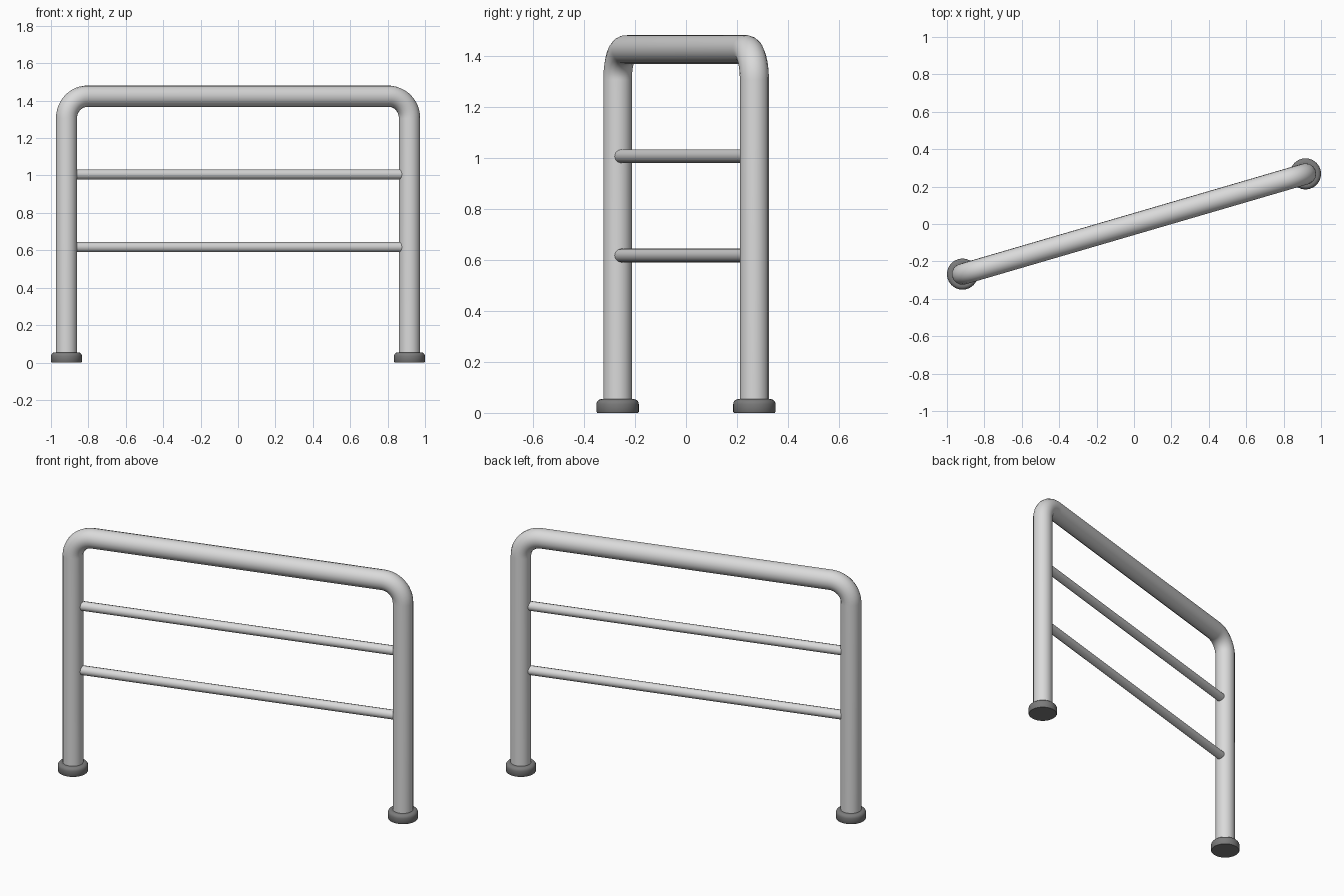
import bpy, bmesh, math
from mathutils import Vector

if "Cube" in bpy.data.objects:
    bpy.data.objects.remove(bpy.data.objects["Cube"])

ANGLE = math.atan2(0.268, 0.917)   # railing is turned about z
HALF = math.hypot(0.917, 0.268)    # half distance between the legs
TOP, BEND = 1.424, 0.118           # top rail axis height, bend radius
DIR = Vector((math.cos(ANGLE), math.sin(ANGLE), 0))


def material(name, grey):
    m = bpy.data.materials.new(name)
    m.diffuse_color = (grey, grey, grey, 1)
    m.use_nodes = True
    m.node_tree.nodes["Principled BSDF"].inputs["Base Color"].default_value = m.diffuse_color
    return m


steel = material("light grey steel", 0.70)
rubber = material("dark grey foot", 0.20)


def tube(name, points, radius, sides):
    """Round tube along (distance, height) points in the railing plane."""
    cu = bpy.data.curves.new(name, 'CURVE')
    cu.dimensions = '3D'
    cu.bevel_depth = radius
    cu.bevel_resolution = sides // 4 - 2
    cu.use_fill_caps = True
    sp = cu.splines.new('POLY')
    sp.points.add(len(points) - 1)
    for p, (d, z) in zip(sp.points, points):
        p.co = (*(DIR * d + Vector((0, 0, z))), 1)
    sp.use_smooth = True
    ob = bpy.data.objects.new(name, cu)
    bpy.context.collection.objects.link(ob)
    cu.materials.append(steel)
    select(ob)
    bpy.ops.object.convert(target='MESH')
    bpy.ops.object.shade_smooth_by_angle(angle=math.radians(40))


def select(ob):
    bpy.ops.object.select_all(action='DESELECT')
    ob.select_set(True)
    bpy.context.view_layer.objects.active = ob


def foot(name, d):
    """Turned collar with a rounded upper edge."""
    prof = [(0, 0), (0.080, 0), (0.083, 0.004), (0.083, 0.034)]
    prof += [(0.063 + 0.02 * math.cos(a), 0.034 + 0.02 * math.sin(a))
             for a in (math.radians(18 * i) for i in range(1, 6))]
    prof += [(0, 0.054)]
    bm = bmesh.new()
    vs = [bm.verts.new((r, 0, z)) for r, z in prof]
    es = [bm.edges.new(p) for p in zip(vs, vs[1:])]
    bmesh.ops.spin(bm, geom=vs + es, cent=(0, 0, 0), axis=(0, 0, 1),
                   angle=math.tau, steps=40)
    bmesh.ops.remove_doubles(bm, verts=bm.verts, dist=1e-5)
    bmesh.ops.recalc_face_normals(bm, faces=bm.faces)
    me = bpy.data.meshes.new(name)
    bm.to_mesh(me)
    bm.free()
    me.materials.append(rubber)
    ob = bpy.data.objects.new(name, me)
    ob.location = DIR * d
    bpy.context.collection.objects.link(ob)
    select(ob)
    bpy.ops.object.shade_smooth_by_angle(angle=math.radians(40))


# Main hoop: two legs, two bends and the top rail
c = HALF - BEND
right = [(HALF, 0.01)]
right += [(c + BEND * math.cos(a), TOP - BEND + BEND * math.sin(a))
          for a in (math.radians(7.5 * i) for i in range(13))]
left = [(-d, z) for d, z in reversed(right)]
tube("hoop_frame", right + left, 0.057, 32)

# Thin cross rails
for name, z in (("upper_cross_rail", 1.006), ("lower_cross_rail", 0.617)):
    tube(name, [(-HALF, z), (HALF, z)], 0.027, 24)

# Feet
foot("left_foot", -HALF)
foot("right_foot", HALF)
